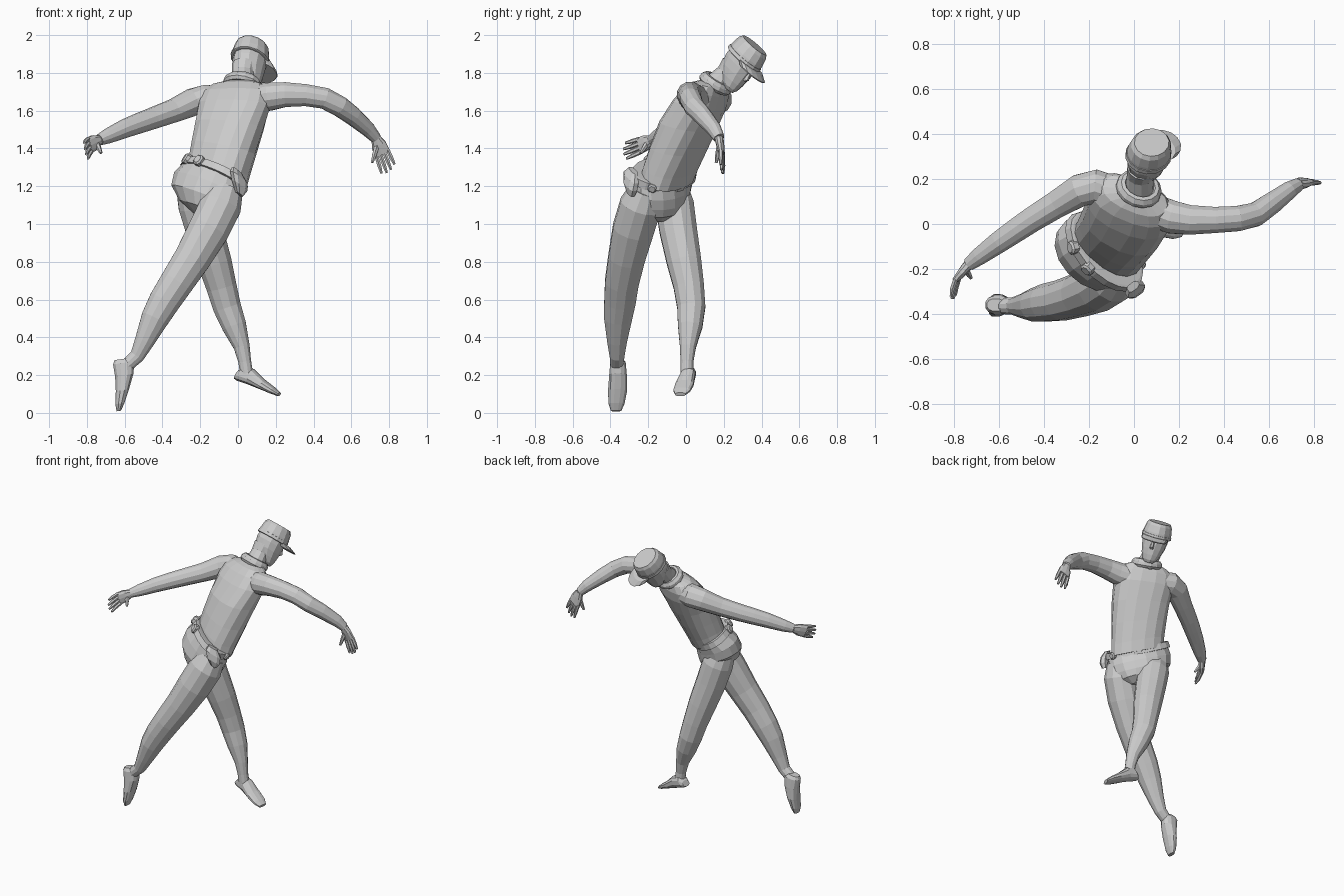
import bpy, bmesh, math
from mathutils import Vector as V


def loft(name, rings, n=12, power=1.0):
    """Skin closed rings given as (centre, half-axis a, half-axis b)."""
    bm = bmesh.new()
    loops = []
    for c, a, b in rings:
        loop = []
        for i in range(n):
            t = 2 * math.pi * (i + 0.5) / n
            ct, st = math.cos(t), math.sin(t)
            u = math.copysign(abs(ct) ** power, ct)
            w = math.copysign(abs(st) ** power, st)
            loop.append(bm.verts.new(V(c) + V(a) * u + V(b) * w))
        loops.append(loop)
    for p, q in zip(loops, loops[1:]):
        for i in range(n):
            j = (i + 1) % n
            bm.faces.new((p[i], p[j], q[j], q[i]))
    bm.faces.new(loops[0][::-1])
    bm.faces.new(loops[-1])
    bmesh.ops.recalc_face_normals(bm, faces=bm.faces)
    me = bpy.data.meshes.new(name)
    bm.to_mesh(me)
    bm.free()
    ob = bpy.data.objects.new(name, me)
    bpy.context.collection.objects.link(ob)
    return ob


def tube(name, pts, n=12, ref=(0, 1, 0)):
    """Limb through (x, y, z, radius) points."""
    rings = []
    for i, p in enumerate(pts):
        lo, hi = pts[max(i - 1, 0)], pts[min(i + 1, len(pts) - 1)]
        d = (V(hi[:3]) - V(lo[:3])).normalized()
        a = d.cross(V(ref)).normalized()
        rings.append((p[:3], a * p[3], d.cross(a) * p[3]))
    return loft(name, rings, n)


def body_ring(c, right, hw, hd, dip=-0.25):
    r = V(right).normalized()
    f = V((-r.y, r.x, dip)).normalized()
    return (c, r * hw, f * hd)


# shirt torso, twisting from waist to shoulders
loft("shirt_torso", [
    body_ring((-0.115, -0.10, 1.24), (0.77, -0.62, -0.22), 0.18, 0.115, -0.5),
    body_ring((-0.10, -0.08, 1.30), (0.76, -0.62, -0.2), 0.18, 0.12, -0.4),
    body_ring((-0.075, -0.04, 1.40), (0.80, -0.56, -0.12), 0.183, 0.128),
    body_ring((-0.045, 0.01, 1.52), (0.86, -0.48, -0.04), 0.19, 0.132),
    body_ring((-0.02, 0.07, 1.63), (0.91, -0.40, 0.0), 0.2, 0.12),
    body_ring((-0.01, 0.105, 1.695), (0.92, -0.38, 0.02), 0.192, 0.10),
    body_ring((0.005, 0.125, 1.735), (0.92, -0.38, 0.02), 0.15, 0.075),
    body_ring((0.02, 0.145, 1.755), (0.92, -0.38, 0.02), 0.07, 0.05)], 16, 0.85)

# belt frame: right, front and normal axes
BELT = V((-0.13, -0.118, 1.265))
bn = V((0.47, 0.26, 0.8)).normalized()
br = V((0.77, -0.63, 0))
br = (br - bn * br.dot(bn)).normalized()
bf = bn.cross(br)
loft("belt", [(BELT + bn * h, br * (0.208 + g), bf * (0.125 + g))
              for h, g in ((-0.022, 0), (-0.02, 0.01), (0.02, 0.004), (0.022, -0.008))], 20)

# trouser seat
HR = (0.77, -0.62, -0.24)
loft("trouser_seat", [
    (BELT + bn * 0.01, br * 0.2, bf * 0.122),
    body_ring((-0.16, -0.13, 1.20), HR, 0.212, 0.14, -0.45),
    body_ring((-0.18, -0.14, 1.14), HR, 0.20, 0.145, -0.35),
    body_ring((-0.175, -0.15, 1.08), HR, 0.15, 0.125),
    body_ring((-0.17, -0.155, 1.035), HR, 0.07, 0.07)], 16)


def belt_spot(deg, out=0.006):
    t = math.radians(deg)
    d = (br * math.cos(t) + bf * math.sin(t)).normalized()
    p = BELT + br * math.cos(t) * (0.213 + out) + bf * math.sin(t) * (0.13 + out)
    return p, d, bn.cross(d)


# two pouches at the back of the belt, small case and buckle in front
for nm, deg, r in (("back_pouch_left", 236, 0.03), ("back_pouch_right", 268, 0.03),
                   ("front_case", 40, 0.024)):
    p, d, s = belt_spot(deg)
    loft(nm, [(p + d * h, s * w, bn * w) for h, w in
              ((-0.02, r), (0.006, r), (0.014, r * 0.7))], 8, 0.8)
p, d, s = belt_spot(90, 0.0)
loft("belt_buckle", [(p + d * h, s * 0.035, bn * 0.028) for h in (-0.01, 0.012)], 4)

# holster on the right hip
p, d, s = belt_spot(-12, 0.0)
dn = V((0.02, 0, -1))
loft("holster", [(p + d * o + dn * h, s * w, d * t) for h, o, w, t in
                 ((-0.04, -0.005, 0.035, 0.018), (-0.005, 0.01, 0.06, 0.026),
                  (0.04, 0.015, 0.052, 0.028), (0.085, 0.01, 0.022, 0.02))], 8, 0.7)

# trouser legs
tube("right_leg", [
    (-0.06, -0.21, 1.18, 0.09), (-0.09, -0.24, 1.10, 0.113), (-0.155, -0.28, 0.97, 0.112),
    (-0.24, -0.315, 0.82, 0.10), (-0.325, -0.34, 0.69, 0.092), (-0.39, -0.35, 0.59, 0.086),
    (-0.44, -0.36, 0.50, 0.076), (-0.495, -0.365, 0.38, 0.054), (-0.535, -0.365, 0.30, 0.04),
    (-0.59, -0.365, 0.25, 0.036)])
tube("left_leg", [
    (-0.24, -0.08, 1.19, 0.09), (-0.215, -0.06, 1.10, 0.105), (-0.175, -0.04, 0.96, 0.102),
    (-0.125, -0.01, 0.80, 0.094), (-0.088, 0.015, 0.67, 0.083), (-0.058, 0.028, 0.56, 0.077),
    (-0.02, 0.022, 0.46, 0.067), (0.02, 0.01, 0.35, 0.044), (0.036, 0.005, 0.27, 0.035),
    (0.045, 0.005, 0.21, 0.036)])

# shoes
loft("right_shoe", [((x, y, z), (hx, 0, hx * 0.15), (0, hy, 0)) for x, y, z, hx, hy in (
    (-0.615, -0.36, 0.285, 0.04, 0.028), (-0.605, -0.36, 0.265, 0.058, 0.042),
    (-0.602, -0.36, 0.20, 0.05, 0.048), (-0.612, -0.362, 0.12, 0.036, 0.052),
    (-0.625, -0.368, 0.05, 0.025, 0.044), (-0.631, -0.37, 0.01, 0.012, 0.028))], 12, 0.85)
loft("left_shoe", [(c, V((0.25, 0.95, 0)) * w, V((0.4, 0, 0.9)) * h) for c, w, h in (
    ((-0.01, 0.015, 0.20), 0.028, 0.022), ((0.012, 0.015, 0.208), 0.04, 0.042),
    ((0.065, 0.008, 0.193), 0.043, 0.045), ((0.13, -0.008, 0.15), 0.052, 0.028),
    ((0.185, -0.022, 0.118), 0.048, 0.019), ((0.218, -0.03, 0.098), 0.03, 0.011))], 12, 0.85)

# sleeved arms
Z = (0, 0, 1)
tube("left_arm", [
    (-0.09, 0.14, 1.655, 0.075), (-0.17, 0.165, 1.66, 0.08), (-0.24, 0.15, 1.645, 0.074),
    (-0.34, 0.09, 1.60, 0.063), (-0.45, 0.022, 1.56, 0.058), (-0.52, -0.025, 1.535, 0.055),
    (-0.60, -0.08, 1.505, 0.05), (-0.69, -0.145, 1.465, 0.04), (-0.735, -0.18, 1.445, 0.03)],
    ref=Z)
tube("right_arm", [
    (0.09, 0.06, 1.66, 0.075), (0.17, 0.03, 1.675, 0.076), (0.25, 0.018, 1.685, 0.068),
    (0.36, 0.018, 1.682, 0.06), (0.46, 0.024, 1.665, 0.058), (0.54, 0.042, 1.622, 0.055),
    (0.61, 0.09, 1.57, 0.05), (0.69, 0.15, 1.50, 0.04), (0.73, 0.175, 1.455, 0.03)], ref=Z)


def hand(side, wrist, palm_end, tip, spread, thumb, ref):
    """Palm, four curled fingers and a thumb."""
    w, p, t = V(wrist), V(palm_end), V(tip)
    s = V(spread).normalized()
    k = s.cross(p - w).normalized()
    loft(side + "_palm", [(w, s * 0.026, k * 0.024), (w.lerp(p, 0.45), s * 0.042, k * 0.021),
                          (p, s * 0.046, k * 0.015)], 10, 0.85)
    for i in range(4):
        o = (i - 1.5) * 0.023
        a = p + s * o - (p - w) * 0.1
        e = p + (t - p) * (1, 1.1, 1.05, 0.85)[i] + s * o * 1.2
        m = a.lerp(e, 0.5) + (p - w).normalized() * 0.008
        tube(f"{side}_finger_{i}", [(*a, 0.012), (*m, 0.0115), (*e, 0.007)], 6, ref)
    a, e = w.lerp(p, 0.3), V(thumb)
    tube(side + "_thumb", [(*a, 0.016), (*a.lerp(e, 0.6), 0.013), (*e, 0.008)], 6, ref)


hand("left", (-0.735, -0.18, 1.445), (-0.79, -0.245, 1.415), (-0.805, -0.325, 1.385),
     (-0.25, -0.2, 0.9), (-0.725, -0.24, 1.375), Z)
hand("right", (0.73, 0.175, 1.455), (0.765, 0.19, 1.37), (0.797, 0.19, 1.285),
     (0.85, -0.15, 0.42), (0.71, 0.16, 1.325), (0, 1, 0))

# head frame: up, forward and side axes, origin at the cap brim
O = V((0.065, 0.31, 1.878))
U = V((0.17, 0.62, 0.77)).normalized()
F = V((0.64, 0.6, -0.48))
F = (F - U * F.dot(U)).normalized()
S = U.cross(F)


def head_loft(name, rows, n=12, power=1.0):
    return loft(name, [(O + F * f + U * u, F * rf, S * rs) for u, f, rf, rs in rows], n, power)


head_loft("head", [(0.03, 0, 0.092, 0.085), (-0.04, 0.0, 0.098, 0.084), (-0.085, 0.006, 0.092, 0.077),
                   (-0.125, 0.02, 0.075, 0.065), (-0.16, 0.035, 0.054, 0.05),
                   (-0.18, 0.045, 0.033, 0.03)])
tube("neck", [(*(O - U * 0.07 - F * 0.03), 0.066), (*(O - U * 0.13 - F * 0.025), 0.06),
              (0.025, 0.15, 1.73, 0.066)], 12, S)

# nose
head_loft("nose", [(-0.03, 0.09, 0.008, 0.008), (-0.07, 0.098, 0.019, 0.014),
                   (-0.085, 0.092, 0.012, 0.012)], 6)

# cap with band and visor
head_loft("cap_crown", [(-0.004, 0, 0.108, 0.096), (0.025, 0, 0.106, 0.094),
                        (0.07, -0.002, 0.098, 0.085), (0.088, -0.002, 0.085, 0.074)], 14)
head_loft("cap_band", [(-0.012, 0, 0.108, 0.096), (-0.01, 0, 0.112, 0.1),
                       (0.01, 0, 0.11, 0.098), (0.012, 0, 0.1, 0.09)], 14)
head_loft("cap_visor", [(-0.028, 0.1, 0.086, 0.082), (-0.022, 0.1, 0.09, 0.086),
                        (-0.004, 0.06, 0.078, 0.088)], 14)

# collar around the neck
cn = V((0.2, 0.5, 0.82)).normalized()
cs = cn.cross(V((0.35, 0.94, 0))).normalized()
cf = cs.cross(cn)
C = V((0.022, 0.158, 1.745))
loft("collar", [(C + cn * h, cs * (0.092 + g), cf * (0.082 + g)) for h, g in
                ((-0.025, 0.0), (-0.01, 0.012), (0.01, 0.01), (0.028, -0.005), (0.03, -0.022),
                 (0.015, -0.03))], 14)
